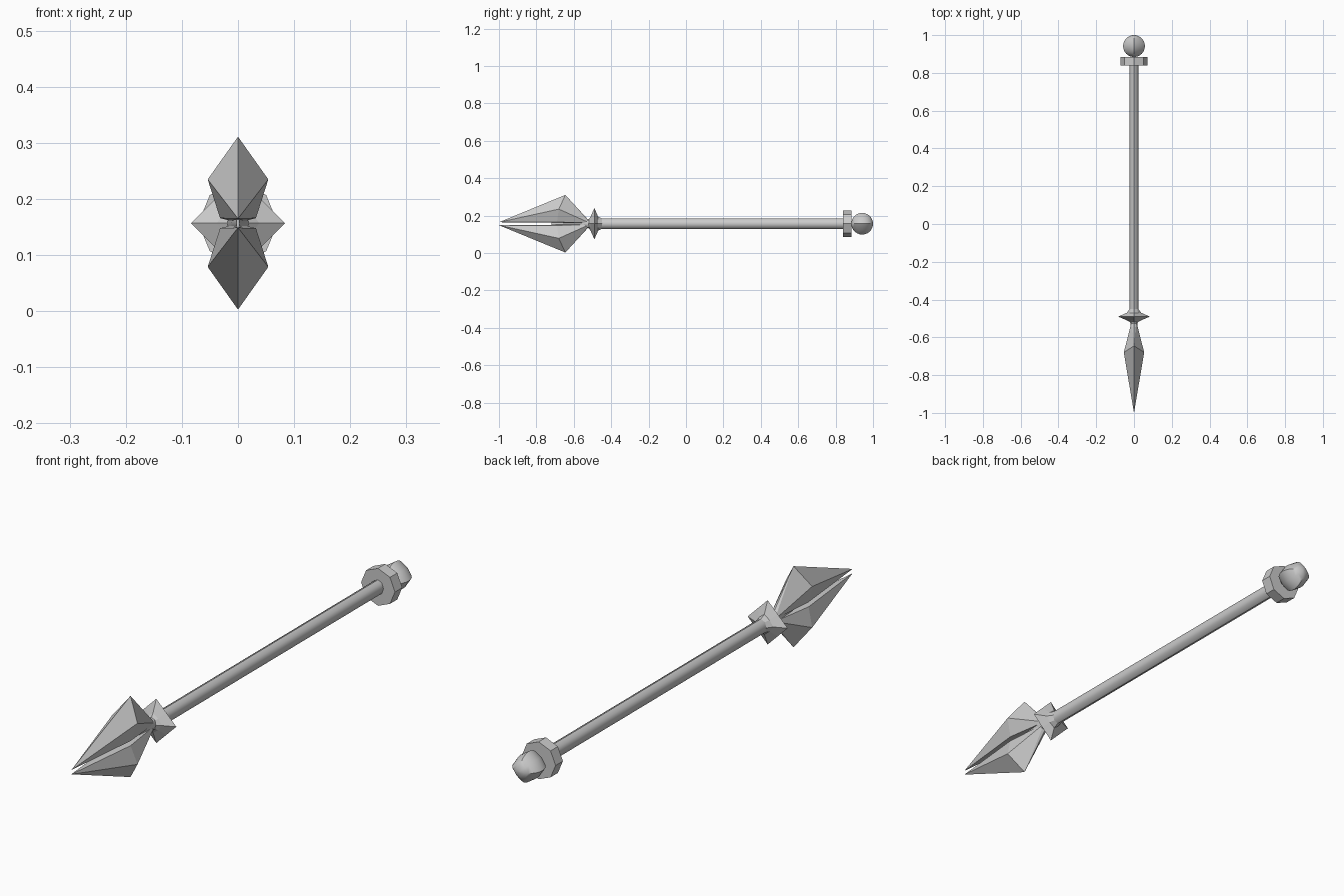
import bpy, bmesh
from math import cos, sin, pi, radians

if "Cube" in bpy.data.objects:
    bpy.data.objects.remove(bpy.data.objects["Cube"])

ZC = 0.157  # height of the spear axis


def finish(bm, name, smooth=None):
    bmesh.ops.recalc_face_normals(bm, faces=bm.faces)
    me = bpy.data.meshes.new(name)
    bm.to_mesh(me)
    bm.free()
    ob = bpy.data.objects.new(name, me)
    bpy.context.collection.objects.link(ob)
    if smooth:
        bpy.ops.object.select_all(action='DESELECT')
        ob.select_set(True)
        bpy.context.view_layer.objects.active = ob
        bpy.ops.object.shade_smooth_by_angle(angle=radians(smooth))
    return ob


def loft(name, rings, smooth=None):
    """Eight-sided loft along y; ring = (y, x radius, z radius, diagonal factor)."""
    bm = bmesh.new()
    loops = []
    for y, rx, rz, diag in rings:
        loop = []
        for i in range(8):
            k = diag if i % 2 else 1.0
            a = i * pi / 4
            loop.append(bm.verts.new((rx * k * cos(a), y, ZC + rz * k * sin(a))))
        loops.append(loop)
    for a, b in zip(loops, loops[1:]):
        for i in range(8):
            j = (i + 1) % 8
            bm.faces.new((a[i], a[j], b[j], b[i]))
    bm.faces.new(loops[0])
    bm.faces.new(loops[-1])
    return finish(bm, name, smooth)


# Shaft
loft("shaft", [(-0.50, 0.023, 0.028, 1), (0.86, 0.023, 0.028, 1)], 50)

# Tapered socket that closes the slit between the blades
loft("blade_socket", [(-0.72, 0.003, 0.012, 1), (-0.62, 0.012, 0.016, 1),
                      (-0.50, 0.021, 0.026, 1)], 40)

# Four-pointed guard, flaring from the shaft to a diamond edge
loft("guard", [(-0.525, 0.012, 0.016, 1), (-0.51, 0.038, 0.038, 0.8),
               (-0.49, 0.084, 0.084, 0.707), (-0.47, 0.038, 0.038, 0.8),
               (-0.45, 0.023, 0.028, 1)])

# Octagonal collar
loft("collar", [(0.84, 0.071, 0.071, 1), (0.884, 0.071, 0.071, 1)])

# Faceted round pommel
R = 0.058
ball = [(0.942 - R * cos(t), R * sin(t), R * sin(t), 0.85)
        for t in [pi * (0.02 + 0.96 * i / 12) for i in range(13)]]
loft("pommel", ball, 35)

# Split blade: upper and mirrored lower half
for name, s in (("upper_blade", 1), ("lower_blade", -1)):
    pts = [(0, -1.0, 0.008), (0, -0.645, 0.154), (0, -0.515, 0.012)]
    for x in (-1, 1):
        pts += [(x * 0.054, -0.68, 0.078), (x * 0.032, -0.69, 0.009),
                (x * 0.012, -0.515, 0.004)]
    bm = bmesh.new()
    for x, y, z in pts:
        bm.verts.new((x, y, ZC + s * z))
    bmesh.ops.convex_hull(bm, input=bm.verts)
    finish(bm, name)
